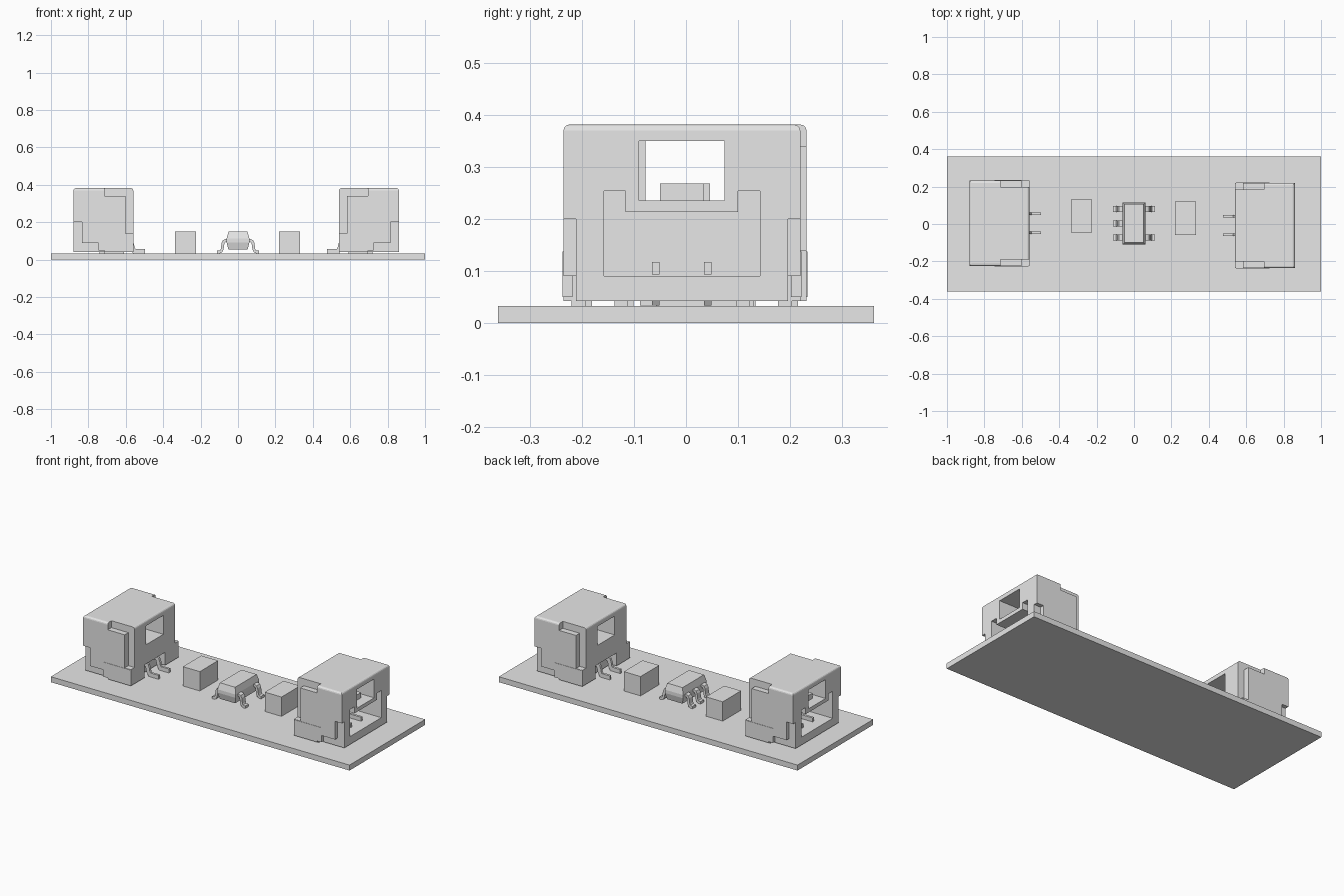
import bpy, bmesh
from math import pi
from mathutils import Matrix, Vector

cube = bpy.data.objects.get("Cube")
if cube:
    bpy.data.objects.remove(cube, do_unlink=True)

grey = bpy.data.materials.new("plain_grey")
grey.use_nodes = True
grey.diffuse_color = (0.8, 0.8, 0.8, 1)
grey.node_tree.nodes["Principled BSDF"].inputs["Base Color"].default_value = (0.8, 0.8, 0.8, 1)

BOARD_TOP = 0.033


def finish(name, bm):
    bmesh.ops.recalc_face_normals(bm, faces=bm.faces[:])
    mesh = bpy.data.meshes.new(name)
    bm.to_mesh(mesh)
    bm.free()
    mesh.materials.append(grey)
    obj = bpy.data.objects.new(name, mesh)
    bpy.context.scene.collection.objects.link(obj)
    return obj


def box_bm(x, y, z):
    """Box from (min, max) ranges."""
    bm = bmesh.new()
    bmesh.ops.create_cube(bm, size=1)
    for v in bm.verts:
        v.co = [r[0] if c < 0 else r[1] for c, r in zip(v.co, (x, y, z))]
    return bm


def box(name, x, y, z):
    return finish(name, box_bm(x, y, z))


def strip(name, path, y, width, thick):
    """Flat bent lead: an xz path given thickness and width."""
    pts = [Vector(p) for p in path]
    sides = ([], [])
    for i, p in enumerate(pts):
        dirs = [(b - a).normalized() for a, b in zip(pts[max(i - 1, 0):i + 1], pts[max(i, 1):i + 2])]
        if i == 0:
            dirs = [(pts[1] - p).normalized()]
        normals = [Vector((-d.y, d.x)) for d in dirs]
        n = sum(normals, Vector((0, 0))).normalized()
        n *= thick / 2 / max(n.dot(normals[0]), 0.5)
        sides[0].append(p + n)
        sides[1].append(p - n)
    bm = bmesh.new()
    rings = []
    for a, b in zip(*sides):
        rings.append([bm.verts.new((q.x, y + s * width / 2, q.y))
                      for q, s in ((a, -1), (a, 1), (b, 1), (b, -1))])
    for r, t in zip(rings, rings[1:]):
        for k in range(4):
            bm.faces.new((r[k], r[(k + 1) % 4], t[(k + 1) % 4], t[k]))
    bm.faces.new(rings[0])
    bm.faces.new(rings[-1])
    return finish(name, bm)


def carve(obj, cuts):
    """Subtract boxes, then bake the result and drop the cutters."""
    cutters = []
    for c in cuts:
        cutter = box("cutter", *c)
        cutter.hide_render = True
        mod = obj.modifiers.new("cut", 'BOOLEAN')
        mod.operation, mod.solver, mod.object = 'DIFFERENCE', 'EXACT', cutter
        cutters.append(cutter)
    graph = bpy.context.evaluated_depsgraph_get()
    baked = bpy.data.meshes.new_from_object(obj.evaluated_get(graph))
    obj.modifiers.clear()
    obj.data = baked
    for c in cutters:
        bpy.data.objects.remove(c, do_unlink=True)


def connector(side, place):
    """Socket whose mouth faces +x locally."""
    parts = []
    half, back, mouth, low, top = 0.228, -0.16, 0.16, 0.042, 0.382

    # housing with rounded top edges
    bm = box_bm((back, mouth), (-half, half), (low, top))
    edges = [e for e in bm.edges if all(v.co.z > 0.3 for v in e.verts)]
    bmesh.ops.bevel(bm, geom=edges, offset=0.012, segments=3, profile=0.5, affect='EDGES')
    housing = finish(side + "_housing", bm)
    cuts = [
        ((-0.3, 0.3), (-0.082, 0.082), (0.236, 0.35)),     # latch window
        ((-0.08, 0.3), (-0.15, 0.15), (0.09, 0.214)),      # plug cavity
        ((-0.3, -0.12), (-0.1, 0.1), (0.0, 0.12)),         # lead recess
    ]
    for s in (-1, 1):
        def span(a, b):
            return tuple(sorted((s * a, s * b)))
        cuts += [
            ((-0.08, 0.3), span(0.108, 0.15), (0.2, 0.254)),      # key slots
            ((-0.3, -0.005), span(0.193, 0.3), (0.34, 0.5)),      # top corner recess
            ((-0.3, -0.118), span(0.193, 0.3), (0.14, 0.36)),     # rear corner recess
            ((0.115, 0.3), span(0.204, 0.3), (0.0, 0.2)),         # mouth side recess
            ((-0.005, 0.15), span(0.204, 0.3), (0.0, 0.09)),      # lower side recess
        ]
    carve(housing, cuts)
    parts.append(housing)

    # latch bump on the bar below the window
    parts.append(box(side + "_latch_bump", (0.02, 0.1), (-0.042, 0.042), (0.23, 0.268)))

    for s, label in ((-1, "a"), (1, "b")):
        # solder tab, its foot and a standoff
        for name, x, y, z in (
            ("tab", (-0.155, 0.025), (0.21, 0.23), (0.05, 0.138)),
            ("tab_foot", (-0.11, -0.005), (0.185, 0.212), (BOARD_TOP, 0.06)),
            ("standoff", (-0.05, 0.02), (0.105, 0.13), (BOARD_TOP, 0.05)),
        ):
            y = tuple(sorted((s * y[0], s * y[1])))
            parts.append(box(f"{side}_{name}_{label}", x, y, z))
        # contact pin inside the cavity and lead down to the board
        path = [(0.1, 0.105), (-0.13, 0.105), (-0.146, 0.097), (-0.152, 0.08),
                (-0.156, 0.06), (-0.165, 0.046), (-0.224, 0.046)]
        parts.append(strip(f"{side}_pin_{label}", path, s * 0.05, 0.014, 0.024))

    for p in parts:
        p.data.transform(place)


# circuit board
box("board", (-1, 1), (-0.362, 0.362), (0, BOARD_TOP))

# sockets at both ends, mouths facing outward
connector("left", Matrix.Translation((0.7, -0.008, 0)))
connector("right", Matrix.Translation((-0.72, 0.004, 0)) @ Matrix.Rotation(pi, 4, 'Z'))

# block components
box("left_block", (0.22, 0.332), (-0.058, 0.12), (BOARD_TOP, 0.15))
box("right_block", (-0.337, -0.224), (-0.045, 0.13), (BOARD_TOP, 0.15))

# chip body, widest at mid height
bm = bmesh.new()
rings = []
for z, inset in ((0.053, 0.01), (0.092, 0), (0.112, 0), (0.15, 0.01)):
    hx, hy = 0.061 - inset, 0.113 - inset
    rings.append([bm.verts.new((sx * hx, sy * hy + 0.003, z))
                  for sx, sy in ((-1, -1), (1, -1), (1, 1), (-1, 1))])
for r, t in zip(rings, rings[1:]):
    for k in range(4):
        bm.faces.new((r[k], r[(k + 1) % 4], t[(k + 1) % 4], t[k]))
bm.faces.new(rings[0])
bm.faces.new(rings[-1])
finish("chip_body", bm)

# chip leads: three on the right, two on the left
for s, label, rows in ((-1, "right", (-0.073, 0.003, 0.079)), (1, "left", (-0.073, 0.079))):
    for i, y in enumerate(rows):
        path = [(0.05, 0.102), (0.066, 0.102), (0.075, 0.098), (0.08, 0.088), (0.085, 0.055),
                (0.09, 0.045), (0.098, 0.041), (0.111, 0.041)]
        strip(f"chip_lead_{label}_{i + 1}", [(s * x, z) for x, z in path], y, 0.032, 0.015)
